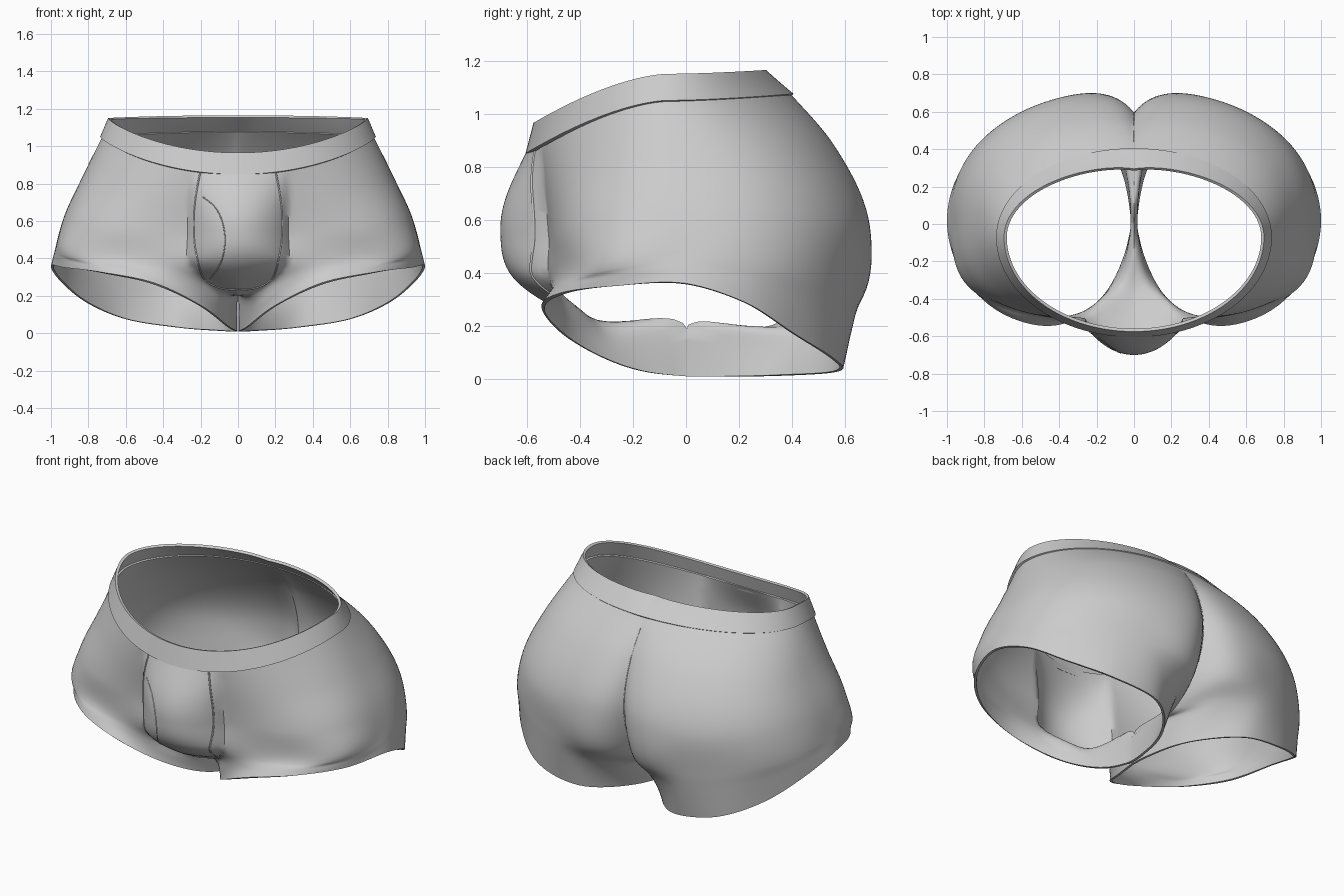
import bpy, bmesh, math
from mathutils import Vector
from mathutils.bvhtree import BVHTree

if "Cube" in bpy.data.objects:
    bpy.data.objects.remove(bpy.data.objects["Cube"])

cloth = bpy.data.materials.new("light_grey_cloth")
cloth.diffuse_color = (0.6, 0.6, 0.6, 1)
cloth.use_nodes = True
cloth.node_tree.nodes["Principled BSDF"].inputs["Base Color"].default_value = cloth.diffuse_color
COLS, DOWN = 96, 9


def smooth_path(pts, steps):
    """Smooth curve through points, paced by the distance between them."""
    pts = [Vector(p) for p in pts]
    h = [max((b - a).length, 1e-5) for a, b in zip(pts, pts[1:])]
    d = [(b - a) / k for a, b, k in zip(pts, pts[1:], h)]
    if len(d) == 1:
        m = [d[0], d[0]]
    else:
        m = [(d[i] * h[i + 1] + d[i + 1] * h[i]) / (h[i] + h[i + 1]) for i in range(len(d) - 1)]
        m = [(3 * d[0] - m[0]) / 2] + m + [(3 * d[-1] - m[-1]) / 2]
    out = []
    for i in range(len(d)):
        for k in range(steps):
            t = k / steps
            out.append(pts[i] * (2*t**3 - 3*t*t + 1) + m[i] * h[i] * (t**3 - 2*t*t + t)
                       + pts[i + 1] * (3*t*t - 2*t**3) + m[i + 1] * h[i] * (t**3 - t*t))
    out.append(pts[-1])
    return out


def section(width, mid, front, back, n_front, n_back, z_front, z_side, z_back, cleft=0):
    """Half superellipse from front centre round to back centre."""
    row = []
    for i in range(COLS + 1):
        a = math.pi * i / COLS
        s, c = math.sin(a), math.cos(a)
        depth, n, z = (mid - front, n_front, z_front) if c > 0 else (back - mid, n_back, z_back)
        r = (abs(s / width) ** n + abs(c / depth) ** n) ** (-1 / n)
        x, y = r * s, mid - r * c
        w = min(1, abs(r * c) / depth) ** 1.6
        if c < 0:
            y -= cleft * math.exp(-x / .09)
        row.append(Vector((0 if i in (0, COLS) else x, y, z_side + (z - z_side) * w)))
    return row


def loft(rows, down):
    cols = [smooth_path(c, down) for c in zip(*rows)]
    return [list(r) for r in zip(*cols)]


def sheet(name, grid, thickness):
    """Half sheet mirrored over x, welded, thickened inward."""
    bm = bmesh.new()
    for s in (1, -1):
        vs = [[bm.verts.new((p.x * s, p.y, p.z)) for p in row] for row in grid]
        for r0, r1 in zip(vs, vs[1:]):
            for i in range(len(r0) - 1):
                quad = (r0[i], r1[i], r1[i + 1], r0[i + 1])
                bm.faces.new(quad if s > 0 else quad[::-1])
    bmesh.ops.remove_doubles(bm, verts=bm.verts, dist=0.0004)
    tree = BVHTree.FromBMesh(bm)
    me = bpy.data.meshes.new(name)
    bm.to_mesh(me)
    bm.free()
    ob = bpy.data.objects.new(name, me)
    bpy.context.collection.objects.link(ob)
    me.materials.append(cloth)
    mod = ob.modifiers.new("thickness", 'SOLIDIFY')
    mod.thickness = thickness
    mod.offset = -1
    bpy.context.view_layer.objects.active = ob
    ob.select_set(True)
    bpy.ops.object.modifier_apply(modifier=mod.name)
    bpy.ops.object.shade_smooth_by_angle(angle=math.radians(45))
    ob.select_set(False)
    return tree


# Body: four sections, two crotch rows and the leg hem
rows = [section(.72, -.07, -.58, .385, 2, 2, .88, 1.06, 1.085),
        section(.835, 0, -.55, .58, 2.4, 2.3, .74, .83, .87, .05),
        section(.935, .03, -.52, .715, 3, 2.3, .55, .61, .57, .12),
        section(.978, .03, -.515, .695, 3.2, 2.3, .36, .45, .31, .2)]
hem = [(0, 0, .01), (.04, -.17, .03), (.2, -.44, .15), (.45, -.545, .27), (.72, -.47, .325),
       (.92, -.27, .35), (1, 0, .36), (.96, .22, .29), (.82, .41, .17), (.6, .56, .075),
       (.32, .58, .03), (.09, .36, .012), (0, 0, .01)]
step = COLS // (len(hem) - 1)
for f, start, end in ((.35, (0, -.4, .225), (0, .33, .19)), (.68, (0, 0, .175), (0, 0, .175))):
    ring = [p.lerp(Vector(h), f) for p, h in zip(rows[3][::step], hem)]
    ring[0], ring[-1] = Vector(start), Vector(end)
    rows.append(smooth_path(ring, step))
rows.append(smooth_path(hem, step))
body = loft(rows, DOWN)
for j, row in enumerate(body):
    for p in row:
        # Front pouch bulge, narrowing to a rounded bottom
        if p.y < -.3 and .22 < p.z < .9:
            half = .27 * min(1, (p.z - .19) / .2) ** .5
            if p.x < half:
                t = (.9 - p.z) / .68
                p.y -= .18 * math.sin(math.pi * t ** 1.1) * (1 - (p.x / half) ** 2) ** .8
        # Keep the two legs apart below the crotch seam
        p.x = max(p.x, .004 if j > 5 * DOWN else 0)
body_tree = sheet("body", body, .014)

# Waistband
sheet("waistband", loft([section(.695, -.07, -.575, .31, 2, 2, .965, 1.15, 1.165, .015),
                         section(.737, -.07, -.605, .405, 2, 2, .85, 1.05, 1.075)], 4), .016)


# Raised seams laid on the cloth
def seam(name, path, side=-1, radius=.005):
    pts = []
    for p in smooth_path([(x, 0, z) for x, z in path], 8):
        hit = body_tree.ray_cast(Vector((p.x, 2 * side, p.z)), Vector((0, -side, 0)))[0]
        if hit:
            pts.append(hit)
    cu = bpy.data.curves.new(name, 'CURVE')
    cu.dimensions = '3D'
    cu.bevel_depth = radius
    cu.bevel_resolution = 1
    sp = cu.splines.new('POLY')
    sp.points.add(len(pts) - 1)
    for sp_pt, p in zip(sp.points, pts):
        sp_pt.co = (*p, 1)
    cu.materials.append(cloth)
    bpy.context.collection.objects.link(bpy.data.objects.new(name, cu))


pouch_edge = [(.2, .87), (.237, .6), (.222, .42), (.17, .28), (.09, .24), (0, .235)]
for s, label in ((1, "right"), (-1, "left")):
    seam("pouch_seam_" + label, [(x * s, z) for x, z in pouch_edge])
seam("fly_seam", [(-.19, .73), (-.12, .67), (-.07, .52), (-.1, .36), (-.15, .29)], radius=.003)
seam("back_seam", [(.001, 1.02), (.001, .4)], side=1, radius=.003)
